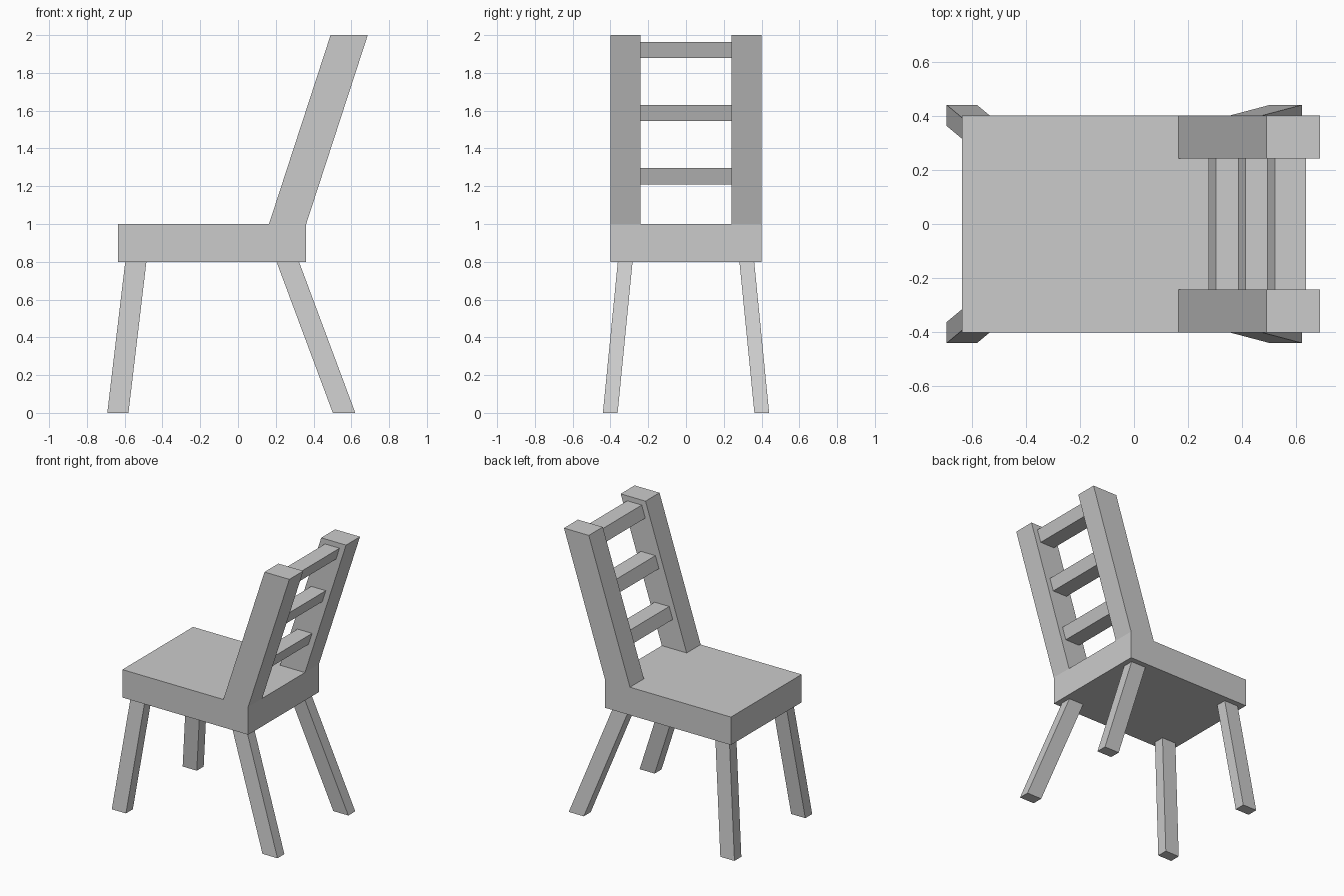
import bpy
import bmesh
from mathutils import Vector

if "Cube" in bpy.data.objects:
    bpy.data.objects.remove(bpy.data.objects["Cube"])

SLOPE = 0.326  # backward lean of the backrest, x per unit of z


def add_object(name, bm):
    bmesh.ops.recalc_face_normals(bm, faces=bm.faces)
    mesh = bpy.data.meshes.new(name)
    bm.to_mesh(mesh)
    bm.free()
    obj = bpy.data.objects.new(name, mesh)
    bpy.context.collection.objects.link(obj)
    return obj


def slanted_box(name, low, high, z0, z1):
    """Box between two (x0, x1, y0, y1) rectangles at heights z0 and z1."""
    bm = bmesh.new()
    bmesh.ops.create_cube(bm, size=2)
    for v in bm.verts:
        top = v.co.z > 0
        x0, x1, y0, y1 = high if top else low
        v.co = (x1 if v.co.x > 0 else x0,
                y1 if v.co.y > 0 else y0,
                z1 if top else z0)
    return add_object(name, bm)


# Seat slab with the two leaning posts extruded from its rear corners
bm = bmesh.new()
bmesh.ops.create_cube(bm, size=1)
bmesh.ops.scale(bm, vec=(0.997, 0.8, 0.2), verts=bm.verts)
bmesh.ops.translate(bm, vec=(-0.1375, 0, 0.9), verts=bm.verts)
for co, no in (((0.164, 0, 0), (1, 0, 0)),
               ((0, 0.242, 0), (0, 1, 0)),
               ((0, -0.242, 0), (0, 1, 0))):
    geom = bm.verts[:] + bm.edges[:] + bm.faces[:]
    bmesh.ops.bisect_plane(bm, geom=geom, plane_co=co, plane_no=no)
bm.normal_update()
corners = []
for f in bm.faces:
    c = f.calc_center_median()
    if f.normal.z > 0.9 and c.x > 0.164 and abs(c.y) > 0.242:
        corners.append(f)
new = bmesh.ops.extrude_face_region(bm, geom=corners)["geom"]
tops = [g for g in new if isinstance(g, bmesh.types.BMVert)]
bmesh.ops.translate(bm, vec=Vector((SLOPE, 0, 1)), verts=tops)
seat = add_object("seat_and_back_posts", bm)
bpy.context.view_layer.objects.active = seat
seat.select_set(True)
bpy.ops.object.shade_smooth_by_angle(angle=0.5)

# Backrest rungs between the posts
for i, z in enumerate((1.21, 1.545, 1.878)):
    h = 0.086
    x = 0.206 + SLOPE * (z - 1)
    dx = SLOPE * h
    slanted_box(f"back_rung_{i + 1}",
                (x, x + 0.115, -0.242, 0.242),
                (x + dx, x + dx + 0.115, -0.242, 0.242), z, z + h)

# Splayed legs, mirrored left and right
for side, s in (("right", -1), ("left", 1)):
    foot_y = sorted((s * 0.362, s * 0.44))
    top_y = sorted((s * 0.283, s * 0.361))
    slanted_box(f"front_leg_{side}",
                (-0.692, -0.58, *foot_y), (-0.597, -0.485, *top_y), 0, 0.8)
    slanted_box(f"rear_leg_{side}",
                (0.502, 0.621, *foot_y), (0.204, 0.323, *top_y), 0, 0.8)
